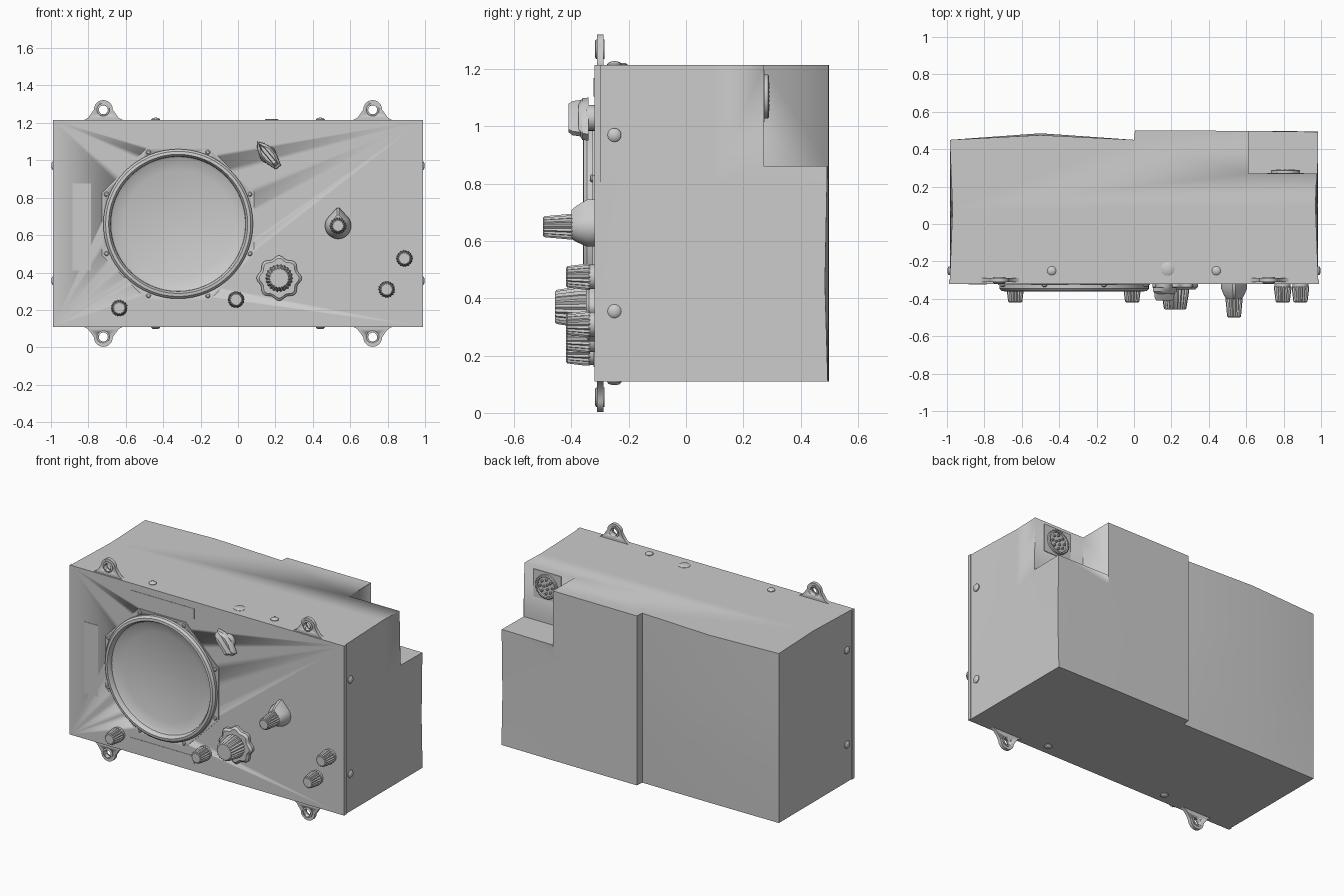
import bpy, bmesh
from math import sin, cos, pi, radians
from mathutils import Vector

if "Cube" in bpy.data.objects:
    bpy.data.objects.remove(bpy.data.objects["Cube"])

FRONT = -0.32


def loft(name, rings, angle=35):
    """Skin a stack of equal-length point rings and cap both ends."""
    bm = bmesh.new()
    vs = [[bm.verts.new(p) for p in r] for r in rings]
    n = len(rings[0])
    for a, b in zip(vs, vs[1:]):
        for i in range(n):
            j = (i + 1) % n
            bm.faces.new((a[i], a[j], b[j], b[i]))
    bm.faces.new(vs[0][::-1])
    bm.faces.new(vs[-1])
    bmesh.ops.recalc_face_normals(bm, faces=bm.faces)
    me = bpy.data.meshes.new(name)
    bm.to_mesh(me)
    bm.free()
    ob = bpy.data.objects.new(name, me)
    bpy.context.collection.objects.link(ob)
    bpy.ops.object.select_all(action='DESELECT')
    ob.select_set(True)
    bpy.context.view_layer.objects.active = ob
    bpy.ops.object.shade_smooth_by_angle(angle=radians(angle))
    return ob


def turned(name, profile, loc, axis=(0, -1, 0), seg=24, flute=0.0):
    """Lathe (radius, height) profile along an axis; flute alternates the radius."""
    q = Vector((0, 0, 1)).rotation_difference(Vector(axis))
    rings = []
    for r, h in profile:
        ring = []
        for i in range(seg):
            a, k = 2 * pi * i / seg, r * (1 - flute * (i % 2))
            ring.append(Vector(loc) + q @ Vector((k * cos(a), k * sin(a), h)))
        rings.append(ring)
    return loft(name, rings)


def plate(name, outline, levels, cx=0, cz=0):
    """Stack an (x, z) outline at (y, scale) levels."""
    return loft(name, [[(cx + x * s, y, cz + z * s) for x, z in outline] for y, s in levels])


def circle(r, n, start=0.0):
    return [(r * cos(start + 2 * pi * i / n), r * sin(start + 2 * pi * i / n)) for i in range(n)]


def rect(w, h):
    return [(-w, -h), (w, -h), (w, h), (-w, h)]


def cut(ob, cutter):
    m = ob.modifiers.new("cut", 'BOOLEAN')
    m.operation, m.solver, m.object = 'DIFFERENCE', 'EXACT', cutter
    cutter.hide_render = True
    cutter.hide_set(True)


# Case: slightly dented box with a stepped back
def case_ring(z, bulge, dent, corner):
    return [(-.985, -.305, z), (.985, -.305, z), (.985 - dent, .1, z), (.985, corner, z),
            (.61, .498, z), (0.005, .5, z), (0, .45, z), (-.5, bulge, z), (-.985, .45, z),
            (-.985 + dent, .08, z)]


case = loft("case", [case_ring(.11, .452, 0, .495), case_ring(.45, .475, .003, .485),
                     case_ring(.8, .485, .006, .492), case_ring(1.215, .475, .015, .498)], 30)
notch_cut = plate("notch_cutter", rect(.3, .3), [(.27, 1), (.7, 1)], .912, 1.162)
cut(case, notch_cut)

# Front panel and octagonal screen frame
panel = plate("front_panel", rect(.99, .5525), [(-.298, 1), (FRONT, 1)], 0, .6625)
SX, SZ = -.32, .66
frame = plate("screen_frame", circle(.44, 8, pi / 8), [(-.31, 1), (-.326, 1)], SX, SZ)
screen_cut = turned("screen_cutter", [(.375, 0), (.375, .2)], (SX, -.24, SZ), seg=64)
for ob in (case, panel, frame):
    cut(ob, screen_cut)

# Screen: raised bezel flowing into a shallow dish
turned("screen_bezel", [(.38, -.07), (.4, -.06), (.4, .025), (.388, .038), (.372, .04),
                        (.362, .025), (.36, .01)]
       + [(.36 * t, -.035 + .04 * t * t) for t in (.97, .8, .6, .4, .2, .03)],
       (SX, FRONT, SZ), seg=64)
for x, z in circle(.415, 8, pi / 8):
    turned("frame_screw", [(.013, 0), (.013, .006), (.008, .011)],
           (SX + x, -.325, SZ + z), seg=12)

# Thin blank label plates around the screen
for w, h, x, z in ((.05, .2325, -.835, .6425), (.23, .0325, -.32, 1.1375), (.23, .025, -.32, .185)):
    plate("label_plate", rect(w, h), [(-.315, 1), (-.3225, 1)], x, z)

# Mounting ears with holes and hole rims
half = [(.115, -.03), (.105, 0), (.082, .012), (.065, .035)]
tip = [(.05 * cos(a), .057 + .05 * sin(a)) for a in [pi * i / 12 for i in range(13)]]
ear = half + tip + [(-x, d) for x, d in reversed(half)]
for sx in (-.72, .72):
    for base, s in ((1.215, 1), (.11, -1)):
        ob = plate("mounting_ear", [(x, d * s) for x, d in ear], [(-.288, 1), (-.31, 1)], sx, base)
        hz = base + s * .055
        hole = turned("ear_hole_cutter", [(.024, -.1), (.024, .1)], (sx, -.3, hz))
        rim = turned("ear_hole_rim", [(.034, -.02), (.034, .01), (.028, .014)], (sx, -.304, hz))
        cut(ob, hole)
        cut(rim, hole)

# Case screws on all four sides and a round cap on top
head = [(.024, -.005), (.024, .004), (.018, .01), (.006, .013)]
for s in (-1, 1):
    for z in (.355, .97):
        turned("side_screw", head, (s * .985, -.25, z), (s, 0, 0), 16)
    for x in (-.44, .44):
        turned("top_screw", head, (x, -.25, 1.215), (0, 0, 1), 16)
        turned("bottom_screw", head, (x, -.25, .11), (0, 0, -1), 16)
turned("top_cap", [(.036, -.01), (.036, .004), (.03, .008)], (.18, -.24, 1.213), (0, 0, 1))

# Small fluted knobs
for x, z in ((-.635, .21), (-.01, .255), (.795, .31), (.89, .475)):
    turned("small_knob_base", [(.043, -.005), (.043, .02)], (x, FRONT, z))
    turned("small_knob", [(.046, .015), (.046, .03), (.038, .094), (.032, .099)],
           (x, FRONT, z), seg=36, flute=.13)

# Large fluted knob on a lobed skirt
lobes = [((.113 + .008 * cos(8 * a)) * cos(a), (.113 + .008 * cos(8 * a)) * sin(a))
         for a in [2 * pi * i / 64 for i in range(64)]]
plate("large_knob_skirt", lobes, [(-.315, 1), (-.338, 1), (-.35, .88)], .22, .37)
turned("large_knob", [(.074, .02), (.074, .045), (.06, .132), (.053, .138)],
       (.22, FRONT, .37), seg=44, flute=.1)

# Selector: teardrop pointer base with a fluted knob on top
drop = [(.07 * cos(a), .07 * sin(a)) for a in [radians(d) for d in range(145, 396, 10)]] + [(.008, .095), (-.008, .095)]
plate("selector_pointer", drop, [(-.315, 1), (-.345, 1), (-.385, .75), (-.4, .6)], .535, .65)
turned("selector_knob", [(.045, .065), (.045, .09), (.037, .175), (.031, .18)],
       (.535, FRONT, .65), seg=36, flute=.13)

# Pointer switch: tilted bar on a round base
u, v = Vector((-.64, .77)), Vector((.77, .64))
bar = [u * a + v * b for a, b in ((.092, 0), (.06, .024), (.03, .036), (-.03, .036), (-.088, .018),
                                  (-.088, -.018), (-.03, -.036), (.03, -.036), (.06, -.024))]
turned("switch_base", [(.045, -.005), (.045, .02), (.04, .03)], (.16, FRONT, 1.03))
grip = [u * a + v * b for a, b in ((.085, 0), (.05, .012), (-.078, .012), (-.078, -.012), (.05, -.012))]
plate("switch_pointer", bar, [(-.34, 1), (-.362, .97), (-.375, .7)], .16, 1.03)
plate("switch_grip", grip, [(-.345, 1), (-.395, .9), (-.41, .75)], .16, 1.03)

# Rear socket in the notch: flange, ring shell and pins
plate("socket_flange", rect(.1, .09), [(.265, 1), (.274, 1)], .81, 1.105)
turned("socket_shell", [(.077, -.005), (.077, .016), (.072, .02), (.064, .02), (.062, .008), (.01, .008)],
       (.81, .27, 1.105), (0, 1, 0), 32)
for r, n in ((.044, 8), (.017, 3)):
    for x, z in circle(r, n):
        turned("socket_pin", [(.007, 0), (.007, .015), (.004, .018)],
               (.81 + x, .274, 1.105 + z), (0, 1, 0), 8)
